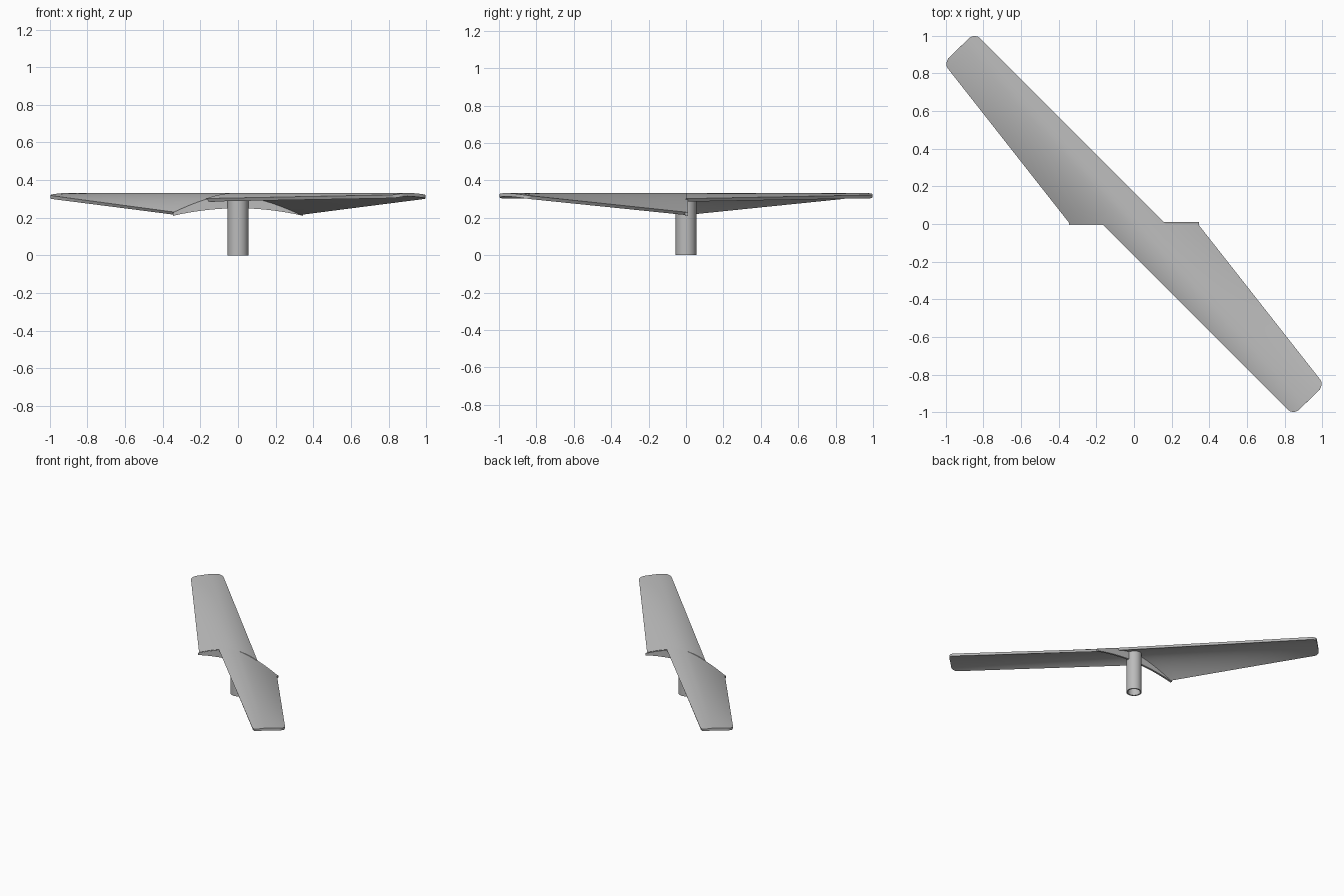
import bpy, bmesh, math
from mathutils import Vector

cube = bpy.data.objects.get("Cube")
if cube:
    bpy.data.objects.remove(cube, do_unlink=True)

grey = bpy.data.materials.new("plain_grey")
grey.use_nodes = True
grey.diffuse_color = (0.5, 0.5, 0.5, 1)
grey.node_tree.nodes["Principled BSDF"].inputs["Base Color"].default_value = (0.5, 0.5, 0.5, 1)

TOP = 0.332          # height of the blade crest
THICK = 0.018        # blade thickness
LEAD = (Vector((-0.17, 0)), Vector((0.847, -1.017)))
TRAIL = (Vector((0.34, 0)), Vector((1.012, -0.855)))
CREST = 0.33         # crest position across the chord


def mix(a, b, t):
    return a + (b - a) * t


def blade_top(f, s):
    """Height of the upper skin: f across the chord, s along the span."""
    if f < CREST:
        return TOP - mix(0.03, 0.010, s) * ((CREST - f) / CREST) ** 2
    return TOP - mix(0.102, 0.012, s) * ((f - CREST) / (1 - CREST)) ** 1.6


def make_object(name, bm):
    mesh = bpy.data.meshes.new(name)
    bm.to_mesh(mesh)
    bm.free()
    mesh.materials.append(grey)
    obj = bpy.data.objects.new(name, mesh)
    bpy.context.collection.objects.link(obj)
    return obj


def activate(obj):
    bpy.ops.object.select_all(action='DESELECT')
    obj.select_set(True)
    bpy.context.view_layer.objects.active = obj


def smooth(obj):
    activate(obj)
    bpy.ops.object.shade_smooth_by_angle(angle=math.radians(35))


# Blade: a cambered sheet that flattens towards a round-cornered tip
def build_blade():
    span = (LEAD[1] - LEAD[0]).length
    tip_chord = (TRAIL[1] - LEAD[1]).length
    r = 0.045
    stations = [(1 - r / span) * i / 12 for i in range(12)]
    rows = [(s, 0) for s in stations]
    for i in range(9):
        a = math.pi / 2 * i / 8
        rows.append((1 - r * (1 - math.sin(a)) / span, r * (1 - math.cos(a)) / tip_chord))
    columns = 24
    bm = bmesh.new()
    grid = []
    for s, inset in rows:
        row = []
        for j in range(columns + 1):
            f = mix(inset, 1 - inset, j / columns)
            p = mix(mix(*LEAD, s), mix(*TRAIL, s), f)
            row.append(bm.verts.new((p.x, p.y, blade_top(f, s))))
        grid.append(row)
    for a, b in zip(grid, grid[1:]):
        for j in range(columns):
            bm.faces.new((a[j], b[j], b[j + 1], a[j + 1]))
    obj = make_object("right_blade", bm)
    solid = obj.modifiers.new("thickness", 'SOLIDIFY')
    solid.thickness = THICK
    solid.offset = -1
    activate(obj)
    bpy.ops.object.modifier_apply(modifier=solid.name)
    smooth(obj)
    return obj


front_blade = build_blade()
front_blade.name = "front_blade"
back_blade = bpy.data.objects.new("back_blade", front_blade.data)
back_blade.rotation_euler.z = math.pi
bpy.context.collection.objects.link(back_blade)


# Web: upright plate joining both blade roots, arched underneath
def build_web():
    half, steps = 0.345, 32
    xs = [mix(-half, half, i / steps) for i in range(steps + 1)]
    bm = bmesh.new()
    strips = []
    for x in xs:
        f = min(1, (abs(x) + 0.17) / 0.51)
        high = blade_top(f, 0) - 0.003
        low = 0.25 - 0.04 * (x / half) ** 2
        strips.append([bm.verts.new((x, y, z)) for y, z in
                       ((-0.005, low), (0.01, low), (0.01, high), (-0.005, high))])
    for a, b in zip(strips, strips[1:]):
        for k in range(4):
            n = (k + 1) % 4
            bm.faces.new((a[k], a[n], b[n], b[k]))
    bm.faces.new(strips[0])
    bm.faces.new(reversed(strips[-1]))
    bmesh.ops.recalc_face_normals(bm, faces=bm.faces)
    return make_object("root_web", bm)


smooth(build_web())


# Shaft: hollow tube below the hub
def build_shaft():
    sides, outer, inner, height = 48, 0.055, 0.045, 0.312
    bm = bmesh.new()
    profile = [(outer, 0), (outer, height), (inner, height), (inner, 0)]
    rings = []
    for i in range(sides):
        a = math.tau * i / sides
        rings.append([bm.verts.new((r * math.cos(a), r * math.sin(a), z)) for r, z in profile])
    for i in range(sides):
        a, b = rings[i], rings[(i + 1) % sides]
        for k in range(4):
            n = (k + 1) % 4
            bm.faces.new((a[k], b[k], b[n], a[n]))
    bmesh.ops.recalc_face_normals(bm, faces=bm.faces)
    return make_object("hollow_shaft", bm)


smooth(build_shaft())
